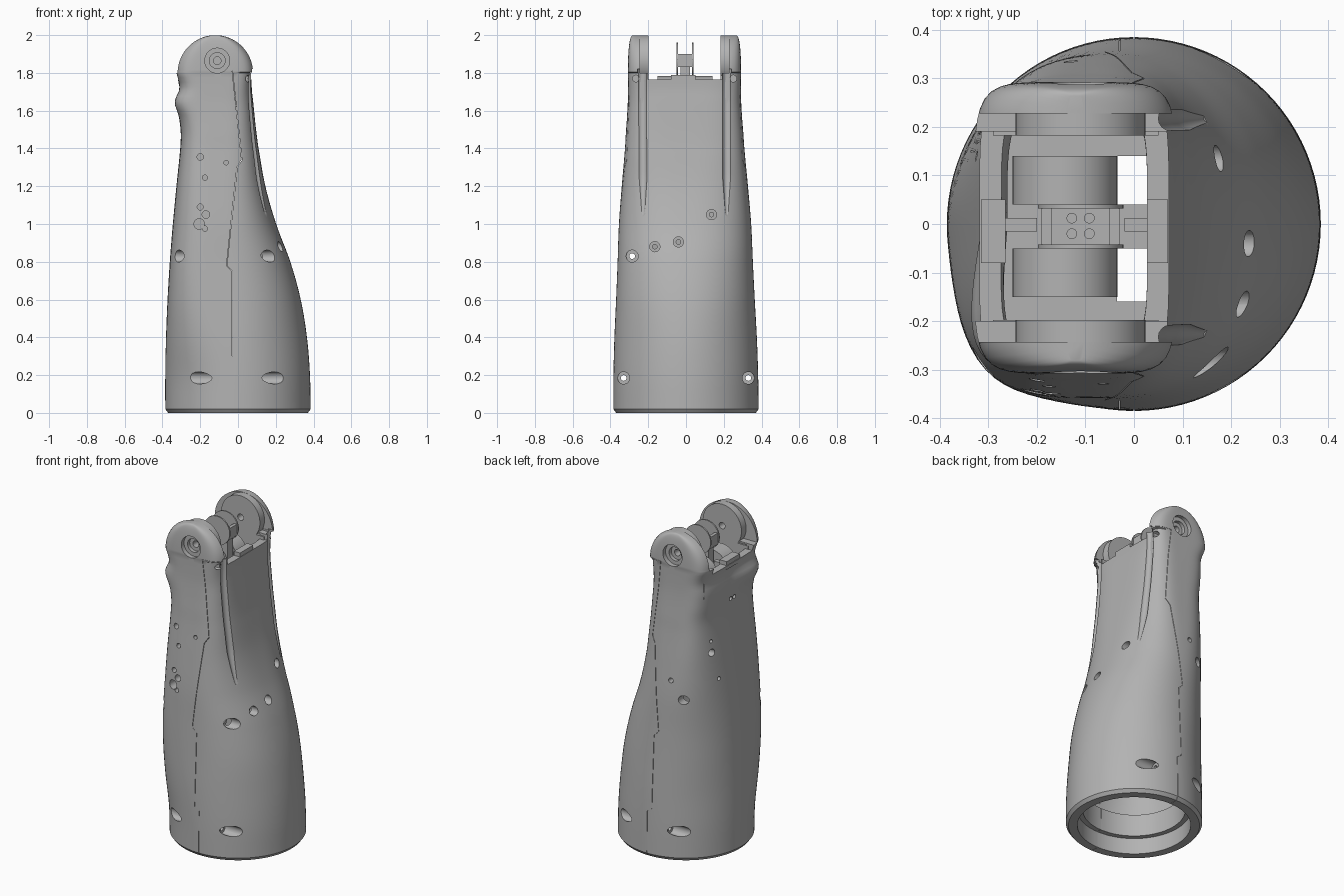
import bpy, bmesh, math

if "Cube" in bpy.data.objects:
    bpy.data.objects.remove(bpy.data.objects["Cube"])

scene = bpy.context.scene
grey = bpy.data.materials.new("plain_grey")
grey.use_nodes = True
colour = (0.45, 0.45, 0.45, 1)
grey.diffuse_color = colour
grey.node_tree.nodes["Principled BSDF"].inputs["Base Color"].default_value = colour

cutters = bpy.data.collections.new("cutters")
scene.collection.children.link(cutters)
TAU = math.tau
SHIFT = -0.008


def loft(name, rings, closed=False, cutter=False):
    """Skin a list of equal rings; closed joins last to first, else caps the ends."""
    bm = bmesh.new()
    rows = [[bm.verts.new(p) for p in ring] for ring in rings]
    pairs = list(zip(rows, rows[1:]))
    if closed:
        pairs.append((rows[-1], rows[0]))
    else:
        bm.faces.new(rows[0])
        bm.faces.new(rows[-1])
    for a, b in pairs:
        for i in range(len(a)):
            j = (i + 1) % len(a)
            bm.faces.new((a[i], a[j], b[j], b[i]))
    bmesh.ops.recalc_face_normals(bm, faces=bm.faces)
    mesh = bpy.data.meshes.new(name)
    bm.to_mesh(mesh)
    bm.free()
    mesh.materials.append(grey)
    ob = bpy.data.objects.new(name, mesh)
    (cutters if cutter else scene.collection).objects.link(ob)
    ob.hide_render = cutter
    if not cutter:
        smooth(ob)
    return ob


def smooth(ob):
    ob.data.shade_smooth()
    ob.data.set_sharp_from_angle(angle=math.radians(32))


def box(name, x, y, z, cutter=False):
    ring = lambda h: [(x[0], y[0], h), (x[1], y[0], h), (x[1], y[1], h), (x[0], y[1], h)]
    return loft(name, [ring(z[0]), ring(z[1])], cutter=cutter)


def lathe(name, axis, u, z, profile, closed=False, cutter=False, n=32):
    """Turn (radius, distance) points around a line along x or y."""
    rings = []
    for r, t in profile:
        ring = []
        for i in range(n):
            a = TAU * i / n
            p, q = u + r * math.cos(a), z + r * math.sin(a)
            ring.append((t, p, q) if axis == "x" else (p, t, q))
        rings.append(ring)
    return loft(name, rings, closed, cutter)


def drill(axis, u, z, r, start, end):
    lathe("drill", axis, u, z, [(r, start), (r, end)], cutter=True, n=20)


def tube(name, axis, u, z, r0, r1, start, end):
    lathe(name, axis, u, z, [(r0, start), (r1, start), (r1, end), (r0, end)], closed=True)


# Body sections: height, left edge, right edge, half depth, squareness, squareness of front left corner
SECTIONS = [
    (0.0, -0.385, 0.385, 0.385, 2.0, 2.0), (0.2, -0.385, 0.381, 0.383, 2.0, 2.1),
    (0.4, -0.381, 0.365, 0.377, 2.0, 2.6), (0.6, -0.373, 0.332, 0.367, 2.1, 3.2),
    (0.8, -0.361, 0.277, 0.358, 2.2, 3.6), (1.0, -0.345, 0.202, 0.350, 2.4, 3.6),
    (1.2, -0.326, 0.145, 0.334, 2.8, 3.8), (1.4, -0.306, 0.109, 0.316, 3.4, 4.0),
    (1.48, -0.303, 0.098, 0.311, 3.6, 4.0), (1.56, -0.310, 0.089, 0.305, 3.9, 4.2),
    (1.65, -0.314, 0.080, 0.300, 4.2, 4.5), (1.715, -0.306, 0.073, 0.299, 4.8, 4.8),
    (1.8, -0.329, 0.072, 0.299, 6.0, 6.0),
]


def slope(i, k):
    a, b = SECTIONS[max(i - 1, 0)], SECTIONS[min(i + 1, len(SECTIONS) - 1)]
    return (b[k] - a[k]) / (b[0] - a[0])


def section(z):
    """Centre x, centre y, half width, half depth and both squarenesses at a height."""
    i = max(j for j in range(len(SECTIONS) - 1) if SECTIONS[j][0] <= z + 1e-6)
    a, b = SECTIONS[i], SECTIONS[i + 1]
    h = b[0] - a[0]
    t = (z - a[0]) / h
    s = t * t * (3 - 2 * t)
    x0, x1, hy, n, nf = [a[k] * (1 - s) + b[k] * s
                         + h * t * (1 - t) * ((1 - t) * slope(i, k) - t * slope(i + 1, k))
                         for k in range(1, 6)]
    return (x0 + x1) / 2, SHIFT * min(1, z / 1.6), (x1 - x0) / 2, hy, n, nf


def rounded_ring(z, cx, cy, hx, hy, n, nf, bump=0.0, count=96):
    ring = []
    for i in range(count):
        c, s = math.cos(TAU * i / count), math.sin(TAU * i / count)
        front_left = c < 0 and s < 0
        m = nf if front_left else n
        r = (abs(c) ** m + abs(s) ** m) ** (-1 / m)
        wide = hx + (bump * abs(s) if front_left else 0)
        ring.append((cx + wide * c * r, cy + hy * s * r, z))
    return ring


def body_ring(z, inset=0.0):
    cx, cy, hx, hy, n, nf = section(z)
    bump = 0.05 * math.exp(-((z - 1.645) / 0.06) ** 2)
    return rounded_ring(z, cx, cy, hx - inset, hy - inset, n, nf, bump)


# Body column that runs on into the two rounded ears
rings = [body_ring(0, 0.015)] + [body_ring(0.02 + 1.78 * i / 72) for i in range(73)]
for i in range(24):
    a = math.radians(1 + 84 * i / 23)
    rings.append(rounded_ring(1.8 + 0.2 * math.sin(a), -0.12, SHIFT, 0.209 * math.cos(a),
                              0.262 + 0.038 * math.sqrt(math.cos(a)), 6, 6))
body = loft("body_shell", rings)

# Hollow inside with a stepped collar at its foot
foot = [(x, y, z - 0.05) for x, y, z in body_ring(0, 0.065)]
collar = [body_ring(z, t) for z, t in ((0.1, 0.065), (0.1, 0.095), (0.24, 0.095))]
cavity = [body_ring(0.245 + 1.545 * i / 36, 0.045) for i in range(37)]
loft("cavity_cut", [foot] + collar + cavity, cutter=True)

# Opening between the ears
box("opening_cut", (-0.6, 0.4), (-0.2, 0.19), (1.765, 2.2), cutter=True)
box("ear_gap_cut", (-0.6, 0.4), (-0.243, 0.227), (1.8, 2.2), cutter=True)

# Split line between the two halves
seam = [(0.12, 1.81), (-0.03, 1.81), (0.02, 1.34), (-0.005, 1.3), (-0.06, 0.78),
        (-0.03, 0.75), (-0.03, 0.3), (0.0, 0.28), (0.0, -0.02)]
strip = [(x + 0.0012, z - 0.0006) for x, z in seam]
strip += [(x - 0.0012, z + 0.0006) for x, z in reversed(seam)]
loft("seam_cut", [[(x, y, z) for x, z in strip] for y in (-0.6, 0.6)], cutter=True)

# Long tapered grooves on the right face
for side in (-1, 1):
    rings = []
    for i in range(25):
        t = i / 24
        z = 1.05 + 0.77 * t
        cx, cy, hx, hy, n, nf = section(min(z, 1.8))
        x = cx + hx * (1 - (0.225 / hy) ** n) ** (1 / n)
        r = 0.012 + 0.013 * min(1, t * 4)
        rings.append([(x + 0.01 + r * math.cos(TAU * k / 16),
                       side * 0.225 + cy + r * math.sin(TAU * k / 16), z) for k in range(16)])
    loft("groove_cut", rings, cutter=True)

# Screw holes around the foot, with bushes inside
for y in (-0.33, 0.33):
    drill("x", y, 0.185, 0.032, -0.6, 0.6)
    for x in (-0.12, 0.09):
        tube("foot_screw_bush", "x", y, 0.185, 0.015, 0.033, x, x + 0.03)

# Holes in the right face
drill("x", -0.285, 0.83, 0.032, -0.6, 0.6)
tube("side_screw_bush", "x", -0.285, 0.83, 0.015, 0.034, 0.07, 0.1)
for y, z, x in ((-0.165, 0.88, 0.15), (-0.04, 0.905, 0.16), (0.135, 1.05, 0.105)):
    drill("x", y, z, 0.027, 0.0, 0.6)
    tube("side_screw_bush", "x", y, z, 0.012, 0.03, x, x + 0.03)
for y in (-0.265, 0.25):
    drill("x", y, 1.77, 0.018, 0.0, 0.3)

# Holes in the front, back and left faces
for x, z, r in ((-0.2, 1.355, 0.017), (-0.063, 1.325, 0.012), (-0.175, 1.245, 0.014),
                (-0.2, 1.09, 0.016), (-0.17, 1.05, 0.02), (-0.175, 0.975, 0.014)):
    drill("y", x, z, r, -0.6, -0.2)
drill("y", -0.205, 1.0, 0.028, -0.6, 0.6)
drill("y", -0.13, 1.11, 0.015, 0.2, 0.6)
for y, z, r in ((0.18, 1.27, 0.022), (0.14, 1.1, 0.012), (0.18, 1.34, 0.01),
                (0.0, 1.54, 0.013), (-0.035, 1.54, 0.013)):
    drill("x", y, z, r, -0.6, -0.2)

# Stepped pivot holes, inner bosses and shoulders of the ears
PX, PZ = -0.11, 1.865
for side, label in ((-1, "front"), (1, "back")):
    steps = [(0.02, 0.15), (0.02, 0.25), (0.042, 0.25), (0.042, 0.272), (0.066, 0.272), (0.066, 0.4)]
    lathe("pivot_cut", "y", PX, PZ, [(r, side * t + SHIFT) for r, t in steps], cutter=True)
    tube(label + "_boss", "y", PX, PZ, 0.02, 0.134, side * 0.19 + SHIFT, side * 0.24 + SHIFT)
    box(label + "_shoulder", (-0.29, 0.05), sorted((side * 0.19 + SHIFT, side * 0.245 + SHIFT)),
        (1.62, 1.785))

# Cut the body, then refresh its shading
mod = body.modifiers.new("cuts", "BOOLEAN")
mod.operation = "DIFFERENCE"
mod.solver = "EXACT"
mod.operand_type = "COLLECTION"
mod.collection = cutters
baked = bpy.data.meshes.new_from_object(body.evaluated_get(bpy.context.evaluated_depsgraph_get()))
body.modifiers.clear()
body.data = baked
smooth(body)
for ob in list(cutters.objects):
    bpy.data.objects.remove(ob)
bpy.data.collections.remove(cutters)

# Deck, split barrel and rim tongues between the ears
box("deck", (-0.28, -0.035), (-0.2, 0.19), (1.62, 1.66))
for y in ((0.14, 0.19), (-0.05, 0.04), (-0.2, -0.16)):
    box("deck_bridge", (-0.04, 0.04), y, (1.62, 1.66))
for y0, y1 in ((-0.15, -0.05), (0.04, 0.14)):
    lathe("barrel", "y", -0.142, 1.675, [(0.108, y0), (0.108, y1)], n=48)
for x in ((0.027, 0.07), (-0.315, -0.265)):
    box("rim_tongue", x, (-0.08, 0.05), (1.74, 1.79))

# Central socket on a post, with round cheeks and four contact tubes
box("socket_post", (-0.17, -0.05), (-0.03, 0.02), (1.65, 1.84))
box("socket_base", (-0.19, -0.03), (-0.045, 0.035), (1.83, 1.86))
for y in (-0.05, 0.032):
    lathe("socket_cheek", "y", PX, 1.872, [(0.088, y), (0.088, y + 0.008)], n=48)
for x in (-0.19, -0.05):
    box("socket_end", (x, x + 0.02), (-0.045, 0.035), (1.85, 1.9))
for x in (-0.128, -0.092):
    for y in (-0.02, 0.012):
        loft("contact", [[(x + 0.011 * math.cos(TAU * k / 16), y + 0.011 * math.sin(TAU * k / 16), z)
                          for k in range(16)] for z in (1.85, 1.88)])
for x in ((-0.27, -0.2), (-0.02, 0.06)):
    box("bridge", x, (-0.015, 0.012), (1.7, 1.75))

# Inner rib that stiffens the hollow body
box("inner_rib", (-0.26, -0.04), (-0.012, 0.008), (0.3, 1.63))
